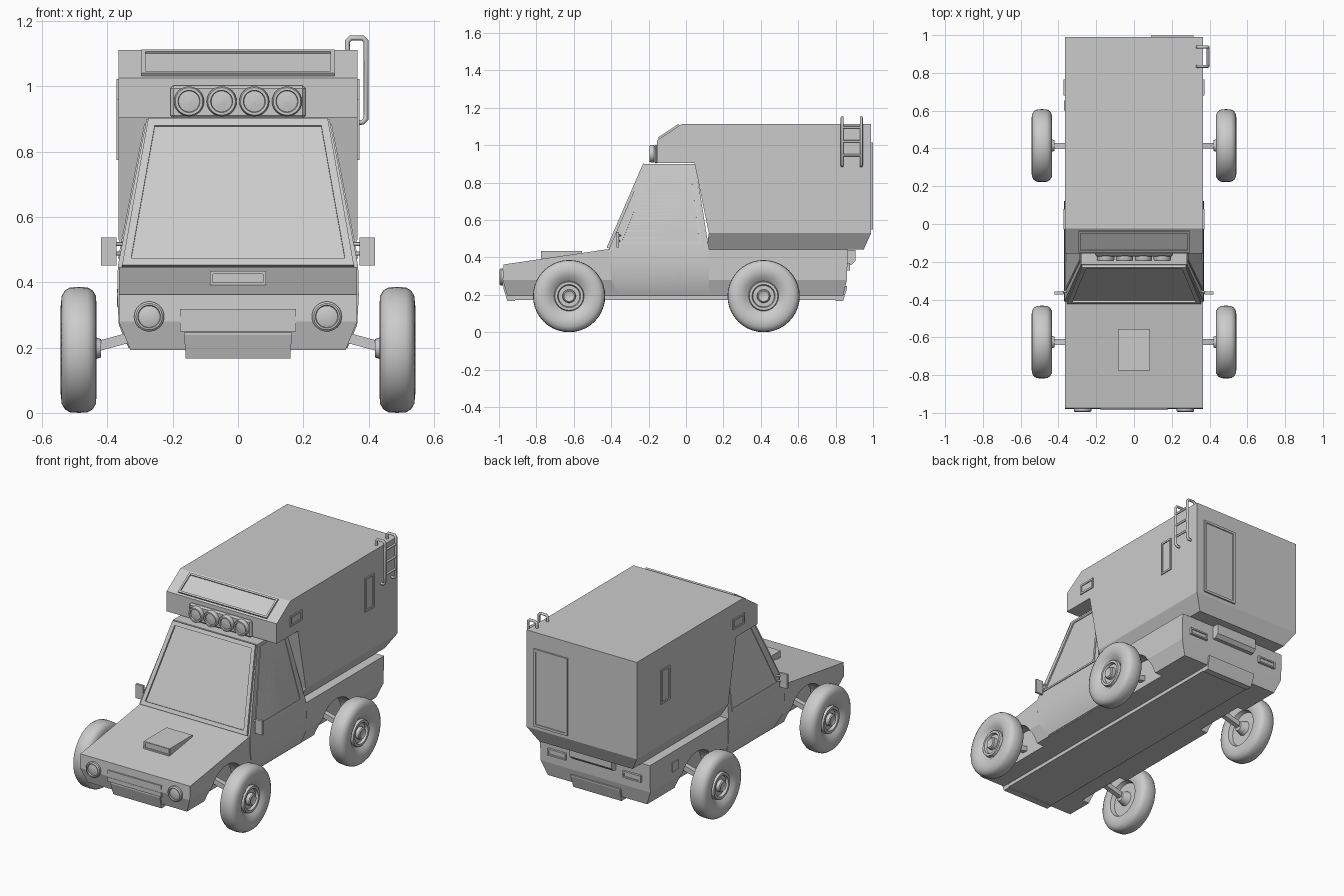
import bpy, bmesh, math
from mathutils import Vector, Matrix

if "Cube" in bpy.data.objects:
    bpy.data.objects.remove(bpy.data.objects["Cube"])


def loft(name, rings, smooth=False):
    """Closed solid skinned through rings of equal point count."""
    bm = bmesh.new()
    rows = [[bm.verts.new(p) for p in r] for r in rings]
    n = len(rows[0])
    for a, b in zip(rows, rows[1:]):
        for i in range(n):
            bm.faces.new((a[i], a[(i + 1) % n], b[(i + 1) % n], b[i]))
    bm.faces.new(rows[0])
    bm.faces.new(rows[-1])
    bmesh.ops.recalc_face_normals(bm, faces=bm.faces)
    me = bpy.data.meshes.new(name)
    bm.to_mesh(me)
    bm.free()
    ob = bpy.data.objects.new(name, me)
    bpy.context.collection.objects.link(ob)
    if smooth:
        bpy.ops.object.select_all(action='DESELECT')
        ob.select_set(True)
        bpy.context.view_layer.objects.active = ob
        bpy.ops.object.shade_smooth_by_angle(angle=math.radians(35))
    return ob


def extrude_side(name, profile, x0, x1):
    """Side (y, z) profile extruded between two x values."""
    return loft(name, [[(x, y, z) for y, z in profile] for x in (x0, x1)])


def tier(hw, y0, y1, z):
    return [(-hw, y0, z), (hw, y0, z), (hw, y1, z), (-hw, y1, z)]


def box(name, x, y, z):
    return loft(name, [[(a, y[0], z[0]), (a, y[1], z[0]), (a, y[1], z[1]), (a, y[0], z[1])] for a in x])


def panel(name, corners, out, rise=0.01, inset=0.015, sink=0.007):
    """Raised frame with a recessed pane, lying on four corners."""
    c = [Vector(p) for p in corners]
    n = (c[1] - c[0]).cross(c[3] - c[0]).normalized()
    if n.dot(Vector(out)) < 0:
        n = -n
    inner = [p + ((c[(i + 1) % 4] - p).normalized() + (c[i - 1] - p).normalized()) * inset
             for i, p in enumerate(c)]
    return loft(name, [[p - n * 0.004 for p in c], [p + n * rise for p in c],
                       [p + n * rise for p in inner], [p + n * (rise - sink) for p in inner]])


def lathe(name, profile, origin, axis, seg=40):
    """Turn (distance along axis, radius) pairs about an axis."""
    rot = Vector(axis).to_track_quat('Z', 'Y').to_matrix()
    o = Vector(origin)
    return loft(name, [[o + rot @ Vector((r * math.cos(t), r * math.sin(t), a))
                        for t in [2 * math.pi * k / seg for k in range(seg)]]
                       for a, r in profile], smooth=True)


def tube(name, pts, radius):
    cu = bpy.data.curves.new(name, 'CURVE')
    cu.dimensions = '3D'
    cu.bevel_depth = radius
    cu.bevel_resolution = 2
    cu.use_fill_caps = True
    sp = cu.splines.new('POLY')
    sp.points.add(len(pts) - 1)
    for p, co in zip(sp.points, pts):
        p.co = (*co, 1)
    ob = bpy.data.objects.new(name, cu)
    bpy.context.collection.objects.link(ob)
    return ob


WHEEL_Y = (-0.625, 0.415)
WZ = 0.193

# Lower body: bonnet and load bed, tapered sill, central floor rail
body = extrude_side("body", [(-0.975, 0.362), (-0.41, 0.445), (0.12, 0.443), (0.865, 0.443),
                             (0.86, 0.28), (-0.98, 0.28)], -0.365, 0.365)
sill = loft("sill", [tier(0.365, -0.98, 0.86, 0.28), tier(0.33, -0.955, 0.84, 0.193)])
extrude_side("floor_rail", [(-0.96, 0.2), (0.845, 0.2), (0.835, 0.172), (-0.945, 0.172)], -0.16, 0.16)

# Wheel arches cut into the body
bm = bmesh.new()
for y in WHEEL_Y:
    for s in (1, -1):
        bmesh.ops.create_cone(bm, cap_ends=True, segments=32, radius1=0.165, radius2=0.165, depth=0.24,
                              matrix=Matrix.Translation((s * 0.4, y, WZ)) @ Matrix.Rotation(math.pi / 2, 4, 'Y'))
me = bpy.data.meshes.new("arch_cutter")
bm.to_mesh(me)
bm.free()
cutter = bpy.data.objects.new("arch_cutter", me)
bpy.context.collection.objects.link(cutter)
cutter.hide_render = True
cutter.display_type = 'WIRE'
for ob in (body, sill):
    m = ob.modifiers.new("arches", 'BOOLEAN')
    m.operation = 'DIFFERENCE'
    m.solver = 'EXACT'
    m.object = cutter

# Cab with leaning sides and windscreen
loft("cab", [tier(0.335, -0.355, 0.122, 0.198), tier(0.365, -0.395, 0.122, 0.27),
             tier(0.37, -0.41, 0.122, 0.36), tier(0.368, -0.41, 0.122, 0.45),
             tier(0.28, -0.215, 0.05, 0.9)], smooth=True)
wy = lambda z: -0.41 + (z - 0.45) * 0.195 / 0.45
wx = lambda z: 0.368 - (z - 0.45) * 0.088 / 0.45
panel("windscreen", [(-0.355, wy(0.447), 0.447), (0.355, wy(0.447), 0.447),
                     (0.275, wy(0.897), 0.897), (-0.275, wy(0.897), 0.897)], (0, -1, 0),
      rise=0.014, inset=0.024, sink=0.01)

# Camper box: overhanging nose, tapered skirt
extrude_side("camper", [(-0.155, 0.905), (-0.155, 1.025), (-0.025, 1.112), (0.99, 1.112),
                        (0.99, 0.53), (0.122, 0.53), (0.045, 0.905)], -0.366, 0.366)
loft("camper_skirt", [tier(0.366, 0.122, 0.99, 0.53), tier(0.31, 0.11, 0.95, 0.442)])
panel("nose_window", [(-0.295, -0.145, 1.032), (0.295, -0.145, 1.032),
                      (0.295, -0.035, 1.105), (-0.295, -0.035, 1.105)], (0, -1, 1), inset=0.011)
panel("rear_door", [(0.09, 0.99, 0.55), (0.315, 0.99, 0.55), (0.315, 0.99, 1.015), (0.09, 0.99, 1.015)],
      (0, 1, 0), rise=0.009, inset=0.014, sink=0.006)

for s in (1, -1):
    # Side windows of cab and camper
    panel("cab_side_window", [(s * wx(z), y, z) for y, z in
                              ((-0.36, 0.472), (0.085, 0.472), (0.035, 0.885), (-0.195, 0.885))],
          (s, 0, 0), rise=0.004, inset=0.013, sink=0.004)
    for n, (y0, y1, z0, z1) in (("camper_small_window", (-0.03, 0.08, 0.96, 1.022)),
                                ("camper_tall_window", (0.68, 0.765, 0.775, 0.98))):
        panel(n, [(s * 0.366, y, z) for y, z in ((y0, z0), (y1, z0), (y1, z1), (y0, z1))],
              (s, 0, 0), rise=0.006, inset=0.011, sink=0.005)

    # Wing mirrors on two arms
    box("mirror", sorted((s * 0.372, s * 0.42)), (-0.372, -0.358), (0.452, 0.537))
    for z in (0.488, 0.517):
        tube("mirror_arm", [(s * 0.33, -0.345, z), (s * 0.385, -0.365, z)], 0.006)

    # Headlamps and rear lamps
    lathe("headlamp", [(0, 0.046), (0.012, 0.046), (0.018, 0.04), (0.018, 0.035), (0.01, 0.033),
                       (0.014, 0.02), (0.015, 0.002)], (s * 0.272, -0.978, 0.295), (0, -1, 0))
    panel("rear_lamp", [(s * x, 0.862, z) for x, z in
                        ((0.19, 0.33), (0.31, 0.33), (0.31, 0.37), (0.19, 0.37))],
          (0, 1, 0), rise=0.014, inset=0.009, sink=0.006)

    # Wheels with recessed hubs, and their axles
    for y in WHEEL_Y:
        lathe("wheel", [(0.465, 0.002), (0.465, 0.1), (0.44, 0.108), (0.433, 0.13), (0.435, 0.165),
                        (0.445, 0.182), (0.46, 0.191), (0.487, 0.193), (0.515, 0.191), (0.53, 0.182),
                        (0.54, 0.165), (0.543, 0.135), (0.535, 0.105), (0.515, 0.08), (0.53, 0.076),
                        (0.53, 0.062), (0.515, 0.057), (0.515, 0.036), (0.535, 0.034), (0.54, 0.028),
                        (0.535, 0.02), (0.535, 0.002)], (0, y, WZ), (s, 0, 0))
        loft("axle", [[(s * x, y + a, z + b) for a, b in
                       ((-0.015, -0.016), (0.015, -0.016), (0.015, 0.016), (-0.015, 0.016))]
                      for x, z in ((0.26, 0.25), (0.435, 0.203))])
        lathe("axle_hub", [(0.42, 0.028), (0.47, 0.045)], (0, y, WZ + 0.005), (s, 0, 0), 20)

# Light bar under the nose
bar = box("light_bar", (-0.207, 0.207), (-0.172, -0.15), (0.902, 1.003))
bv = bar.modifiers.new("bevel", 'BEVEL')
bv.width = 0.009
for x in (-0.15, -0.05, 0.05, 0.15):
    lathe("roof_lamp", [(0, 0.046), (0.018, 0.046), (0.026, 0.042), (0.026, 0.034), (0.018, 0.032),
                        (0.022, 0.002)], (x, -0.17, 0.954), (0, -1, 0), 32)

# Bonnet scoop with recessed mouth
extrude_side("bonnet_scoop", [(-0.77, 0.38), (-0.77, 0.435), (-0.555, 0.435), (-0.555, 0.4)], -0.086, 0.086)
panel("scoop_mouth", [(-0.085, -0.77, 0.391), (0.085, -0.77, 0.391),
                      (0.085, -0.77, 0.434), (-0.085, -0.77, 0.434)], (0, -1, 0),
      rise=0.005, inset=0.009, sink=0.005)

# Front grille and skid plate
for z0, z1, d in ((0.295, 0.318, 0.986), (0.25, 0.275, 0.984)):
    box("grille_bar", (-0.178, 0.178), (-d, -0.96), (z0, z1))
box("grille_back", (-0.178, 0.178), (-0.982, -0.96), (0.25, 0.318))
for n, s, y in (("front_skid_plate", -1, 0.955), ("rear_skid_plate", 1, 0.84)):
    loft(n, [[(-w, s * (y - 0.04), z), (w, s * (y - 0.04), z), (w, s * (y + d), z), (-w, s * (y + d), z)]
             for w, z, d in ((0.165, 0.246, 0.022), (0.165, 0.238, 0.022), (0.16, 0.167, 0.0))])

# Rear step and fuel flap
extrude_side("rear_step", [(0.85, 0.44), (0.905, 0.44), (0.905, 0.38), (0.885, 0.36), (0.85, 0.36)], -0.14, 0.14)
box("fuel_flap", (-0.37, -0.36), (0.6, 0.655), (0.325, 0.38))

# Ladder hooked over the roof edge
for y in (0.835, 0.937):
    tube("ladder_rail", [(0.335, y, 1.105), (0.335, y, 1.138), (0.345, y, 1.148), (0.382, y, 1.148),
                         (0.392, y, 1.138), (0.392, y, 0.9), (0.382, y, 0.89), (0.36, y, 0.89)], 0.008)
for z in (1.095, 1.02, 0.947):
    tube("ladder_rung", [(0.392, 0.835, z), (0.392, 0.937, z)], 0.007)
